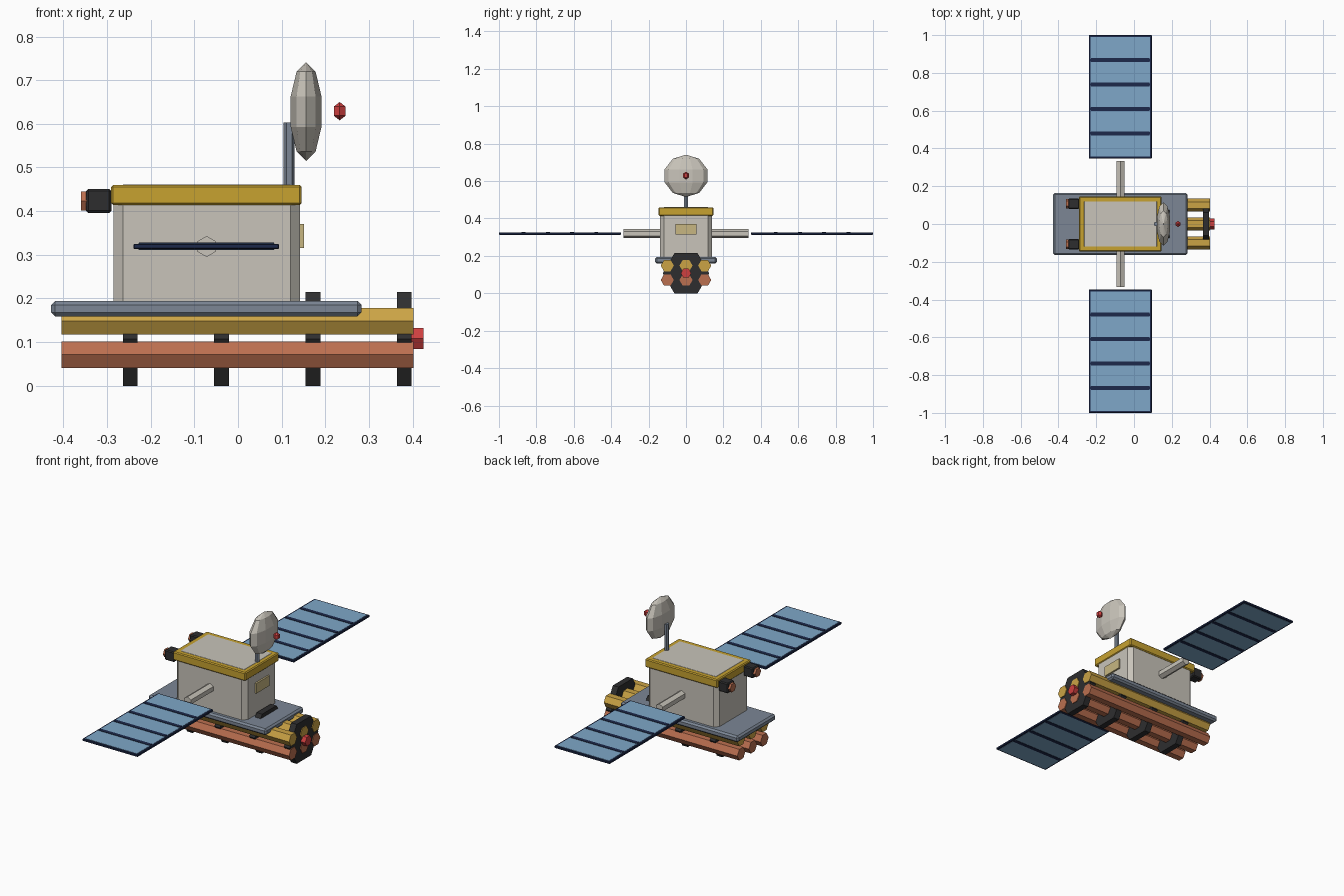
import bpy, bmesh, math
from mathutils import Vector, Matrix

if "Cube" in bpy.data.objects:
    bpy.data.objects.remove(bpy.data.objects["Cube"])


def mat(name, r, g, b):
    m = bpy.data.materials.new(name)
    m.diffuse_color = (r, g, b, 1)
    m.use_nodes = True
    m.node_tree.nodes["Principled BSDF"].inputs["Base Color"].default_value = m.diffuse_color
    return m


BEIGE = mat("warm white", 0.58, 0.55, 0.49)
FOIL = mat("gold foil", 0.57, 0.36, 0.03)
BRASS = mat("brass", 0.60, 0.37, 0.06)
COPPER = mat("copper", 0.50, 0.16, 0.08)
SLATE = mat("slate grey", 0.20, 0.24, 0.30)
DARK = mat("near black", 0.027, 0.027, 0.028)
RED = mat("signal red", 0.62, 0.05, 0.05)
NAVY = mat("navy", 0.012, 0.022, 0.07)
BLUE = mat("cell blue", 0.21, 0.39, 0.58)
TAN = mat("pale tan", 0.57, 0.47, 0.22)


def finish(bm, name, material):
    bmesh.ops.recalc_face_normals(bm, faces=bm.faces)
    me = bpy.data.meshes.new(name)
    bm.to_mesh(me)
    bm.free()
    me.materials.append(material)
    ob = bpy.data.objects.new(name, me)
    bpy.context.collection.objects.link(ob)
    return ob


def box(name, lo, hi, material, bevel=0):
    lo, hi = Vector(lo), Vector(hi)
    bm = bmesh.new()
    bmesh.ops.create_cube(bm, size=1)
    for v in bm.verts:
        v.co = Vector([(lo[i] + hi[i]) / 2 + v.co[i] * (hi[i] - lo[i]) for i in range(3)])
    if bevel:
        bmesh.ops.bevel(bm, geom=bm.edges[:], offset=bevel, segments=1, affect='EDGES')
    return finish(bm, name, material)


def hex_bar(name, axis, start, end, c, radius, material):
    """Six-sided bar along an axis; c gives the other two coordinates in order.
    The corner points lie along the first of them, except y bars (points up)."""
    bm = bmesh.new()
    ends = []
    for s in (start, end):
        ring = []
        for k in range(6):
            a = k * math.pi / 3 + (math.pi / 2 if axis == 1 else 0)
            p = [c[0] + radius * math.cos(a), c[1] + radius * math.sin(a)]
            p.insert(axis, s)
            ring.append(bm.verts.new(p))
        bm.faces.new(ring)
        ends.append(ring)
    for k in range(6):
        j = (k + 1) % 6
        bm.faces.new((ends[0][k], ends[0][j], ends[1][j], ends[1][k]))
    return finish(bm, name, material)


def ball(name, centre, size, segs, rings, material):
    bm = bmesh.new()
    bmesh.ops.create_uvsphere(
        bm, u_segments=segs, v_segments=rings, radius=1,
        matrix=Matrix.Translation(centre) @ Matrix.Diagonal((*size, 1)))
    # keep a corner on the x axis
    return finish(bm, name, material)


# Bundle of six tubes, brass above copper
for i, y in enumerate((-0.1, 0, 0.1)):
    hex_bar(f"upper_tube_{i}", 0, -0.404, 0.402, (y, 0.148), 0.035, BRASS)
    hex_bar(f"lower_tube_{i}", 0, -0.404, 0.402, (y, 0.071), 0.035, COPPER)

# Clamps around the bundle and the end light
for i, x in enumerate((-0.247, -0.038, 0.172, 0.381)):
    hex_bar(f"tube_clamp_{i}", 0, x - 0.017, x + 0.017, (0, 0.107), 0.124, DARK)
hex_bar("end_light", 0, 0.39, 0.425, (0, 0.108), 0.028, RED)

# Deck, cabin and foil rim
box("deck", (-0.428, -0.165, 0.159), (0.283, 0.165, 0.194), SLATE, 0.009)
box("cabin", (-0.285, -0.14, 0.172), (0.142, 0.14, 0.461), BEIGE, 0.022)
box("roof_rim", (-0.291, -0.146, 0.414), (0.146, 0.146, 0.460), FOIL, 0.005)
box("side_hatch", (0.138, -0.057, 0.315), (0.151, 0.057, 0.37), TAN)

# Dish on a mast, with the feed in front
hex_bar("dish_mast", 2, 0.44, 0.603, (0.117, 0), 0.0125, SLATE)
ball("dish", (0.156, 0, 0.628), (0.039, 0.12, 0.113), 10, 5, BEIGE)
ball("dish_feed", (0.233, 0, 0.629), (0.018, 0.018, 0.021), 6, 3, RED)

for side, s in (("left", 1), ("right", -1)):
    # Rear cameras
    y = s * 0.108
    box(f"{side}_camera", (-0.348, y - 0.028, 0.396), (-0.290, y + 0.028, 0.451), DARK, 0.005)
    hex_bar(f"{side}_camera_lens", 0, -0.360, -0.34, (y, 0.423), 0.025, COPPER)

    # Wing arm and panel
    hex_bar(f"{side}_wing_arm", 1, s * 0.12, s * 0.333, (-0.072, 0.319), 0.024, BEIGE)
    ya, yb = sorted((s * 0.348, s * 1.0))
    box(f"{side}_wing_frame", (-0.239, ya, 0.313), (0.094, yb, 0.325), NAVY, 0.002)

    # Five cells, seen above and below, with raised ribs between them
    for i in range(5):
        y0 = 0.357 + i * 0.1293
        ya, yb = sorted((s * y0, s * (y0 + 0.1165)))
        box(f"{side}_cell_{i}", (-0.229, ya, 0.3118), (0.084, yb, 0.3262), BLUE)
        if i:
            ya, yb = sorted((s * (y0 - 0.017), s * (y0 + 0.004)))
            box(f"{side}_rib_{i}", (-0.227, ya, 0.3105), (0.082, yb, 0.3282), NAVY)
